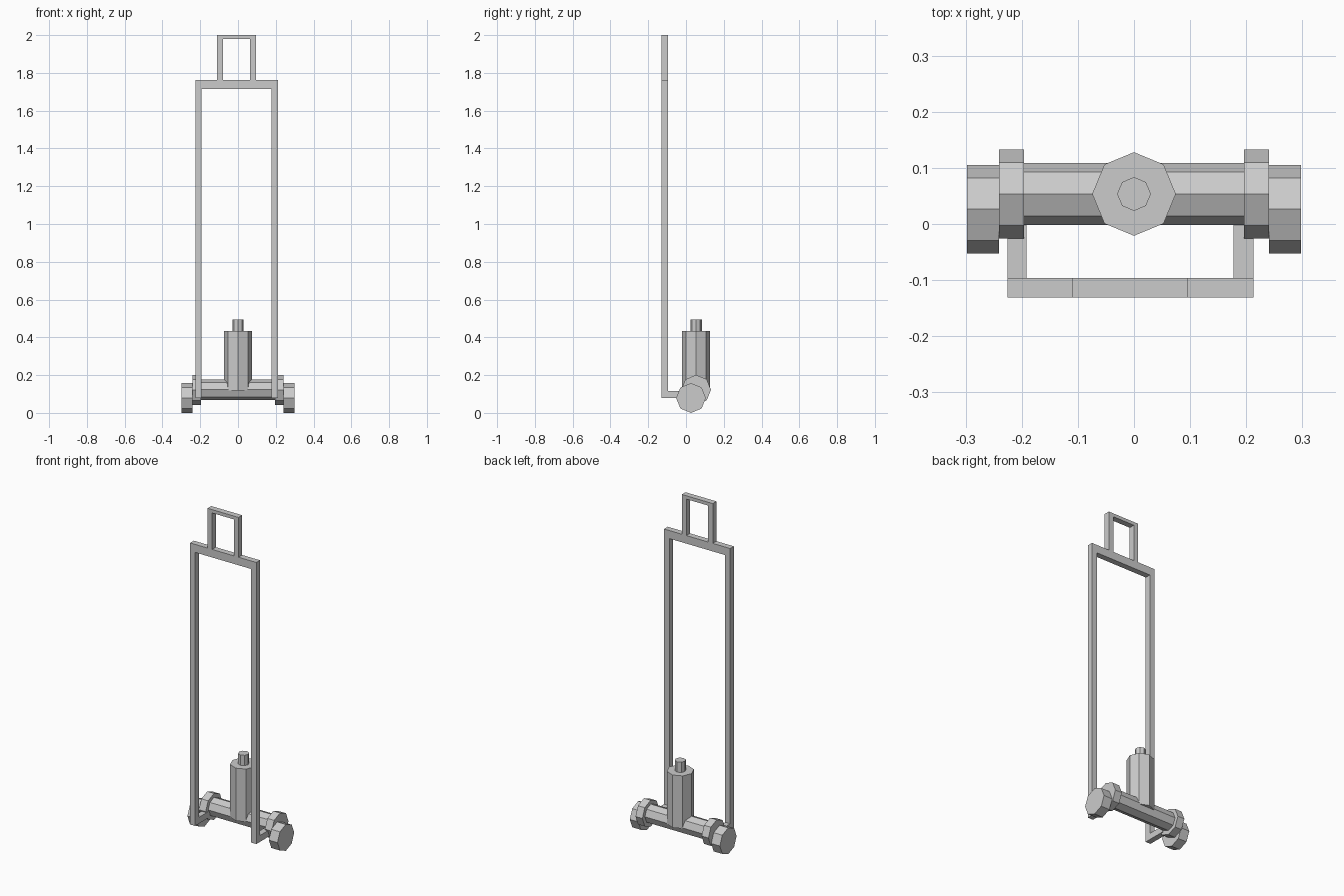
import bpy, bmesh, math
from mathutils import Matrix

if "Cube" in bpy.data.objects:
    bpy.data.objects.remove(bpy.data.objects["Cube"])


def finish(name, bm):
    bmesh.ops.recalc_face_normals(bm, faces=bm.faces)
    mesh = bpy.data.meshes.new(name)
    bm.to_mesh(mesh)
    bm.free()
    obj = bpy.data.objects.new(name, mesh)
    bpy.context.collection.objects.link(obj)
    return obj


def octagon(name, radius, length, center, axis='Z'):
    """Eight-sided cylinder with corners lying on its cross axes."""
    bm = bmesh.new()
    rot = Matrix.Rotation(math.pi / 2, 4, 'Y') if axis == 'X' else Matrix()
    bmesh.ops.create_cone(bm, cap_ends=True, segments=8, radius1=radius,
                          radius2=radius, depth=length,
                          matrix=Matrix.Translation(center) @ rot)
    return finish(name, bm)


def extrude_profile(name, points, y0, y1):
    """Extrude an x-z outline from y0 to y1."""
    bm = bmesh.new()
    face = bm.faces.new([bm.verts.new((x, y0, z)) for x, z in points])
    ext = bmesh.ops.extrude_face_region(bm, geom=[face], use_keep_orig=True)
    verts = [g for g in ext['geom'] if isinstance(g, bmesh.types.BMVert)]
    bmesh.ops.translate(bm, verts=verts, vec=(0, y1 - y0, 0))
    return finish(name, bm)


def arch(name, xs, z_bottom, z_inner, z_top):
    """Inverted U: xs lists outer left, inner left, inner right, outer right."""
    a, b, c, d = xs
    pts = [(a, z_bottom), (b, z_bottom), (b, z_inner), (c, z_inner),
           (c, z_bottom), (d, z_bottom), (d, z_top), (a, z_top)]
    return extrude_profile(name, pts, -0.131, -0.096)


# Axle tube with upright canister and its cap
octagon("axle", 0.055, 0.40, (0, 0.0535, 0.123), 'X')
octagon("canister", 0.0745, 0.315, (0, 0.0535, 0.2755))
octagon("canister_cap", 0.030, 0.064, (0, 0.0535, 0.463))

# Flanges and wheels on both sides
for side, s in (("left", -1), ("right", 1)):
    octagon(f"{side}_flange", 0.079, 0.045, (s * 0.2185, 0.0535, 0.122), 'X')
    octagon(f"{side}_wheel", 0.079, 0.057, (s * 0.2695, 0.0265, 0.079), 'X')

# Tall frame, grip, and the feet joining the frame to the flanges
frame_x = (-0.225, -0.192, 0.177, 0.213)
arch("frame", frame_x, 0.078, 1.714, 1.762)
arch("grip", (-0.110, -0.080, 0.064, 0.095), 1.762, 1.980, 2.0)
for side, (x0, x1) in (("left", frame_x[:2]), ("right", frame_x[2:])):
    extrude_profile(f"{side}_foot", [(x0, 0.078), (x1, 0.078), (x1, 0.116), (x0, 0.116)],
                    -0.096, 0.01)
